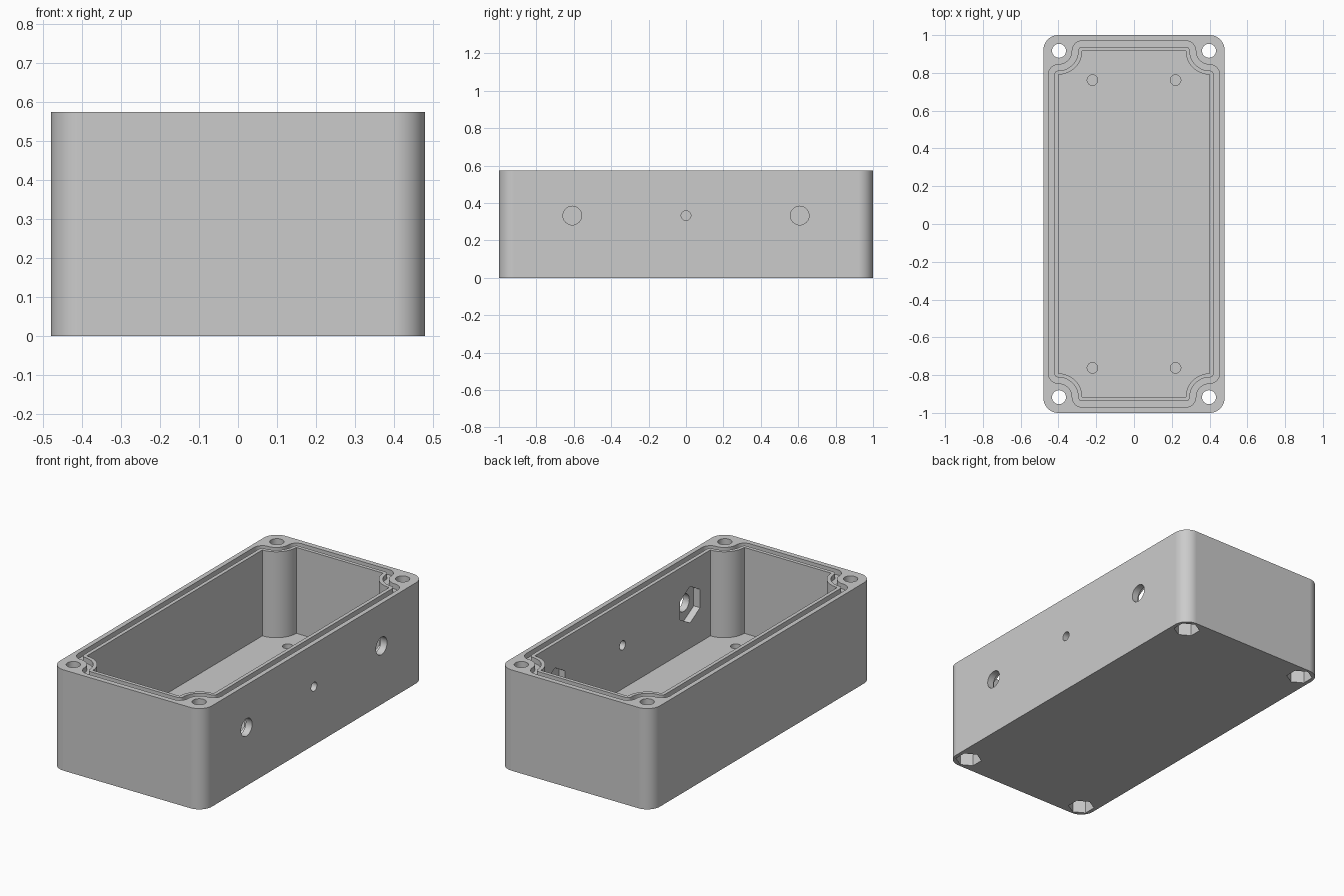
import bpy, bmesh
from math import cos, sin, pi, radians
from mathutils import Matrix

cube = bpy.data.objects.get("Cube")
if cube:
    bpy.data.objects.remove(cube, do_unlink=True)

HX, HY, H = 0.48, 1.0, 0.575       # outer half sizes and height
IX, IY, NOTCH = 0.40, 0.917, 0.126  # cavity half sizes and pillar radius
FLOOR = 0.085

grey = bpy.data.materials.new("plain grey")
grey.use_nodes = True
grey.diffuse_color = (0.6, 0.6, 0.6, 1)
grey.node_tree.nodes["Principled BSDF"].inputs["Base Color"].default_value = (0.6, 0.6, 0.6, 1)


def arc(cx, cy, r, a0, a1, n=12):
    return [(cx + r * cos(radians(a0 + (a1 - a0) * i / n)),
             cy + r * sin(radians(a0 + (a1 - a0) * i / n))) for i in range(n + 1)]


def four_way(quarter):
    """Mirror a first-quadrant outline into a closed loop without repeats."""
    back = quarter[::-1]
    pts = (quarter + [(-x, y) for x, y in back]
           + [(-x, -y) for x, y in quarter] + [(x, -y) for x, y in back])
    loop = []
    for p in pts:
        if not loop or abs(p[0] - loop[-1][0]) + abs(p[1] - loop[-1][1]) > 1e-5:
            loop.append(p)
    return loop


def cavity_outline(d):
    """Cavity outline with a round notch at each corner, grown outward by d."""
    return four_way(arc(IX, IY - NOTCH, d, 0, 90)
                    + arc(IX, IY, NOTCH - d, 270, 180, 16)
                    + arc(IX - NOTCH, IY, d, 0, 90))


def prism(name, outline, z0, z1, matrix=None):
    bm = bmesh.new()
    base = bm.faces.new([bm.verts.new((x, y, z0)) for x, y in outline])
    top = bmesh.ops.extrude_face_region(bm, geom=[base])["geom"]
    verts = [v for v in top if isinstance(v, bmesh.types.BMVert)]
    bmesh.ops.translate(bm, verts=verts, vec=(0, 0, z1 - z0))
    bmesh.ops.recalc_face_normals(bm, faces=bm.faces[:])
    if matrix:
        bm.transform(matrix)
    mesh = bpy.data.meshes.new(name)
    bm.to_mesh(mesh)
    bm.free()
    mesh.materials.append(grey)
    ob = bpy.data.objects.new(name, mesh)
    bpy.context.collection.objects.link(ob)
    return ob


def polygon(r, sides, x=0, y=0, turn=0):
    return [(x + r * cos(turn + 2 * pi * i / sides),
             y + r * sin(turn + 2 * pi * i / sides)) for i in range(sides)]


def activate(ob):
    bpy.ops.object.select_all(action='DESELECT')
    ob.select_set(True)
    bpy.context.view_layer.objects.active = ob


def cut(target, cutter):
    cutter.hide_render = True
    mod = target.modifiers.new("cut", 'BOOLEAN')
    mod.operation, mod.solver, mod.object = 'DIFFERENCE', 'EXACT', cutter
    activate(target)
    bpy.ops.object.modifier_apply(modifier=mod.name)
    bpy.data.objects.remove(cutter, do_unlink=True)


# Outer shell and cavity
box = prism("enclosure_body", four_way(arc(HX - 0.08, HY - 0.08, 0.08, 0, 90)), 0, H)
cut(box, prism("cavity_cutter", cavity_outline(0), FLOOR, H + 0.1))

# Seal groove around the rim
groove = prism("groove_cutter", cavity_outline(0.053), H - 0.03, H + 0.1)
cut(groove, prism("groove_core", cavity_outline(0.021), H - 0.2, H + 0.2))
cut(box, groove)

# Corner screw holes with nut pockets below, and blind floor holes
for sx in (-1, 1):
    for sy in (-1, 1):
        x, y = sx * 0.397, sy * 0.917
        cut(box, prism("screw_cutter", polygon(0.037, 32, x, y), -0.1, H + 0.1))
        cut(box, prism("nut_cutter", polygon(0.07, 6, x, y, pi / 2), -0.1, 0.08))
        cut(box, prism("floor_hole_cutter", polygon(0.028, 24, sx * 0.22, sy * 0.762),
                       FLOOR - 0.045, FLOOR + 0.05))

# Left wall holes; the outer two have hexagonal pockets on the inside
for y, r in ((-0.608, 0.05), (0, 0.026), (0.608, 0.05)):
    place = Matrix.Translation((0, y, 0.333)) @ Matrix.Rotation(pi / 2, 4, 'Y')
    cut(box, prism("wall_hole_cutter", polygon(r, 32), IX - 0.1, HX + 0.1, place))
    if y:
        cut(box, prism("wall_nut_cutter", polygon(0.104, 6), IX - 0.1, IX + 0.04, place))

# Smooth curved walls, crisp edges
activate(box)
bpy.ops.object.shade_smooth_by_angle(angle=radians(30))
weighted = box.modifiers.new("even shading", 'WEIGHTED_NORMAL')
weighted.keep_sharp = True
